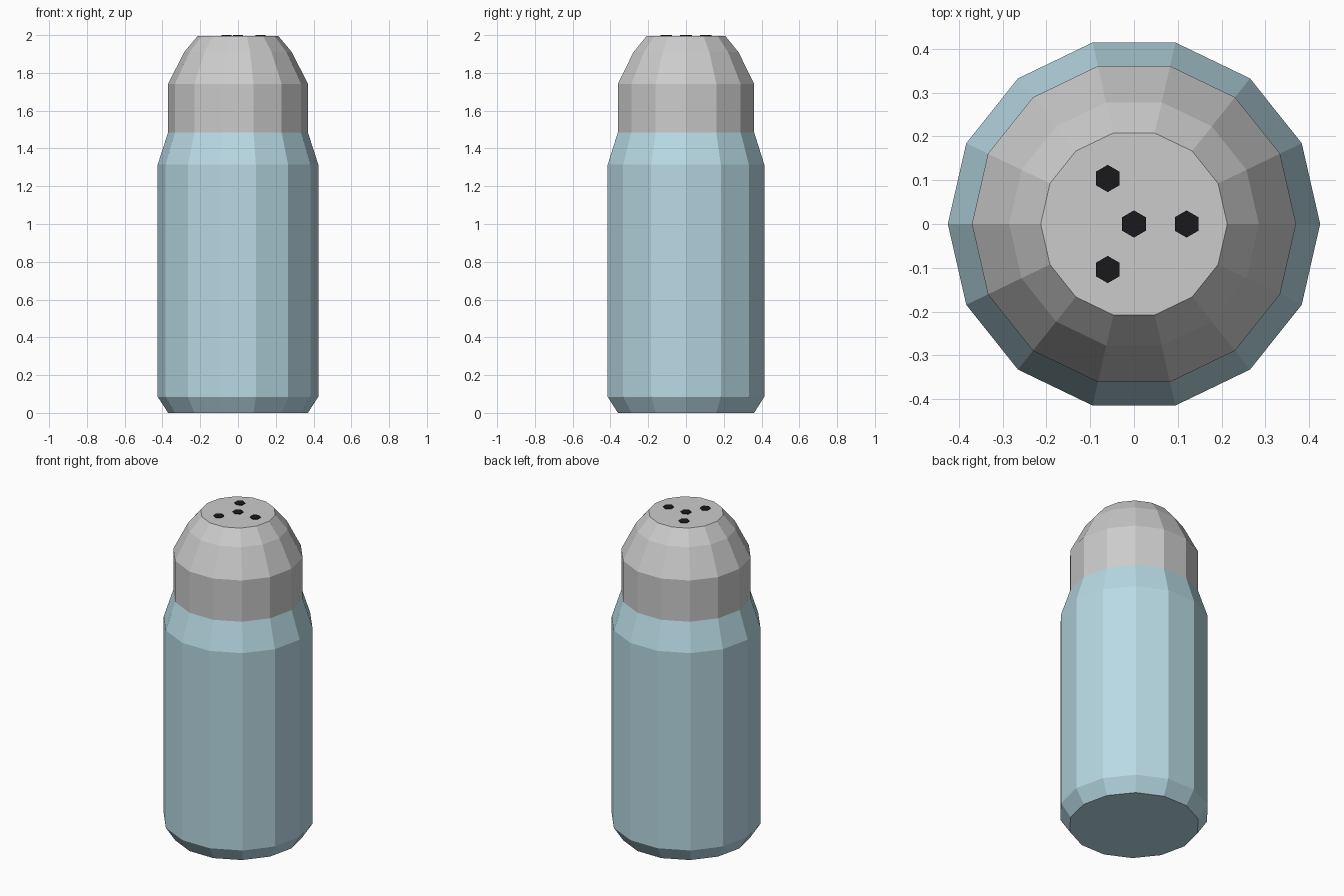
import bpy, bmesh
from math import cos, sin, pi

if "Cube" in bpy.data.objects:
    bpy.data.objects.remove(bpy.data.objects["Cube"])


def material(name, color):
    mat = bpy.data.materials.new(name)
    mat.diffuse_color = (*color, 1)
    mat.use_nodes = True
    mat.node_tree.nodes["Principled BSDF"].inputs["Base Color"].default_value = mat.diffuse_color
    return mat


def lathe(name, profile, sides, center=(0, 0), start=0.0, mat=None):
    """Closed flat-faced solid of revolution from (radius, z) points, bottom to top."""
    bm = bmesh.new()
    rings = [[bm.verts.new((center[0] + r * cos(start + 2 * pi * i / sides),
                            center[1] + r * sin(start + 2 * pi * i / sides), z))
              for i in range(sides)] for r, z in profile]
    for low, high in zip(rings, rings[1:]):
        for i in range(sides):
            j = (i + 1) % sides
            bm.faces.new((low[i], low[j], high[j], high[i]))
    bm.faces.new(rings[0][::-1])
    bm.faces.new(rings[-1])
    mesh = bpy.data.meshes.new(name)
    bm.to_mesh(mesh)
    bm.free()
    if mat:
        mesh.materials.append(mat)
    obj = bpy.data.objects.new(name, mesh)
    bpy.context.collection.objects.link(obj)
    return obj


glass = material("pale_blue_glass", (0.48, 0.70, 0.78))
black = material("hole_black", (0.01, 0.01, 0.012))

# Glass body with chamfered foot and sloped shoulder
lathe("glass_body", [(0.37, 0), (0.425, 0.085), (0.425, 1.315), (0.37, 1.485)], 14, mat=glass)

# Domed metal cap
lathe("cap", [(0.37, 1.485), (0.37, 1.742), (0.285, 1.91), (0.213, 1.996)], 14)

# Pour holes: one in the centre, three around it
spots = [(0, 0)] + [(0.12 * cos(2 * pi * k / 3), 0.12 * sin(2 * pi * k / 3)) for k in range(3)]
for n, spot in enumerate(spots):
    lathe(f"pour_hole_{n + 1}", [(0.031, 1.99), (0.031, 2.0)], 6, spot, pi / 6, black)
